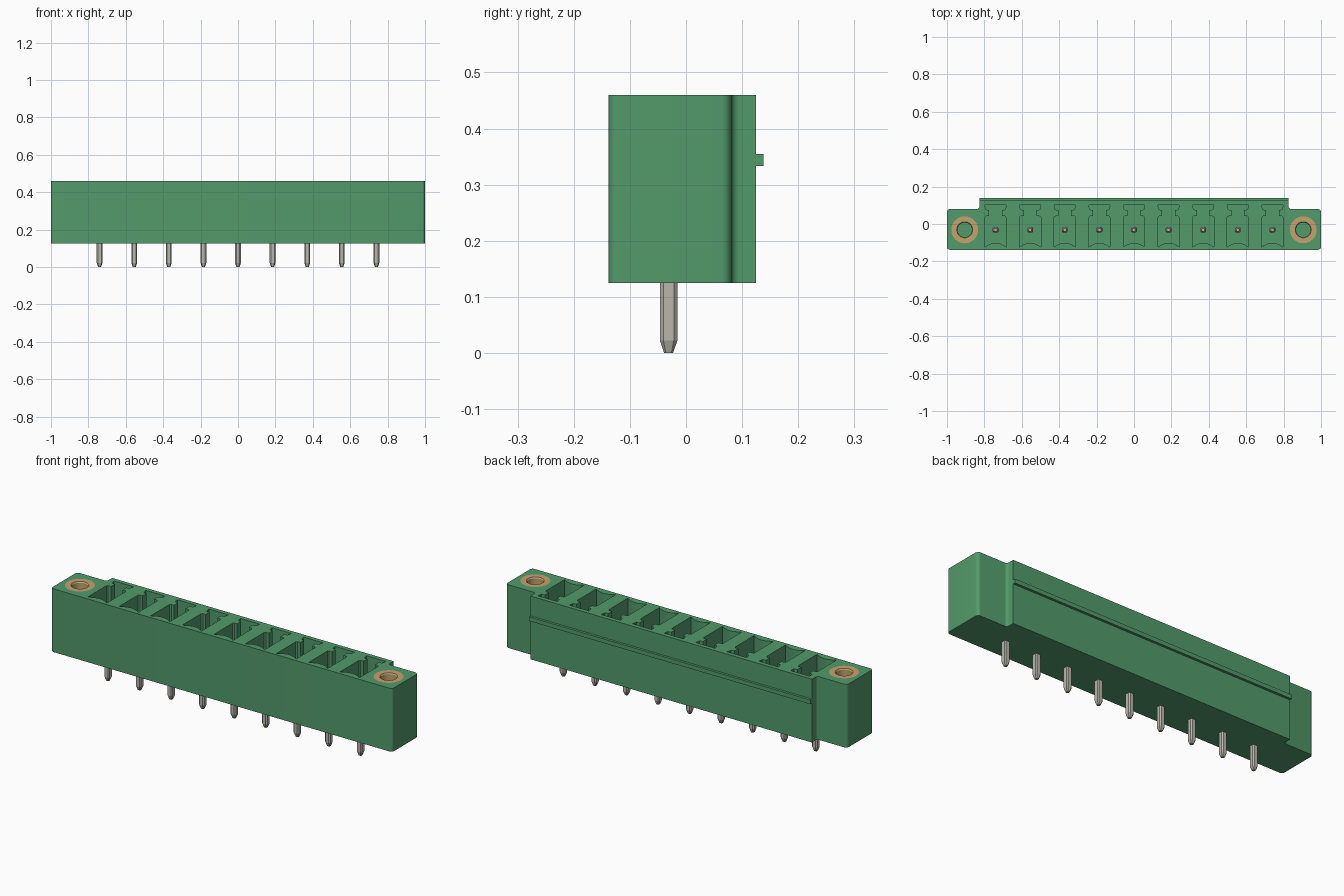
import bpy, bmesh, math
from mathutils import Vector

old = bpy.data.objects.get("Cube")
if old:
    bpy.data.objects.remove(old)


def material(name, rgb, rough=0.5):
    m = bpy.data.materials.new(name)
    m.use_nodes = True
    m.diffuse_color = (*rgb, 1)
    b = m.node_tree.nodes["Principled BSDF"]
    b.inputs["Base Color"].default_value = (*rgb, 1)
    b.inputs["Roughness"].default_value = rough
    return m


GREEN = material("green plastic", (0.085, 0.325, 0.147))
BRASS = material("brass", (0.55, 0.37, 0.16))
TIN = material("tinned metal", (0.48, 0.47, 0.41))

BOTTOM, TOP = 0.125, 0.46
PIN_Y = -0.031
PIN_XS = [(i - 4) * 0.185 for i in range(9)]
HOLE_X = 0.905


def add_loft(bm, loops, cyclic=False):
    """Skin a stack of equal-length loops of 3D points."""
    rings = [[bm.verts.new(p) for p in loop] for loop in loops]
    n = len(rings[0])
    pairs = list(zip(rings, rings[1:]))
    if cyclic:
        pairs.append((rings[-1], rings[0]))
    else:
        bm.faces.new(rings[0][::-1])
        bm.faces.new(rings[-1])
    for a, b in pairs:
        for i in range(n):
            j = (i + 1) % n
            bm.faces.new((a[i], a[j], b[j], b[i]))


def finish(bm, name, mat):
    bmesh.ops.recalc_face_normals(bm, faces=bm.faces)
    mesh = bpy.data.meshes.new(name)
    bm.to_mesh(mesh)
    bm.free()
    ob = bpy.data.objects.new(name, mesh)
    ob.data.materials.append(mat)
    bpy.context.collection.objects.link(ob)
    return ob


def at(points, z, x=0.0, y=0.0):
    return [(px + x, py + y, z) for px, py in points]


def circle(r, n=40):
    return [(r * math.cos(i * math.tau / n), r * math.sin(i * math.tau / n)) for i in range(n)]


def rounded(corners, steps=6):
    """Fillet right-angled (x, y, radius) corners."""
    out = []
    for i, (x, y, r) in enumerate(corners):
        p = Vector((x, y))
        if r == 0:
            out.append((x, y))
            continue
        a = (Vector(corners[i - 1][:2]) - p).normalized() * r
        b = (Vector(corners[(i + 1) % len(corners)][:2]) - p).normalized() * r
        for k in range(steps + 1):
            t = k / steps * math.pi / 2
            out.append(tuple(p + a * (1 - math.sin(t)) + b * (1 - math.cos(t))))
    return out


def smooth(ob):
    bpy.ops.object.select_all(action='DESELECT')
    ob.select_set(True)
    bpy.context.view_layer.objects.active = ob
    bpy.ops.object.shade_smooth_by_angle(angle=math.radians(30))


# Housing: centre block with a lower flange at each end
half = [(1, -0.138, 0.016), (1, 0.081, 0.018), (0.825, 0.081, 0.014), (0.825, 0.125, 0)]
outline = rounded(half + [(-x, y, r) for x, y, r in reversed(half)])
bm = bmesh.new()
add_loft(bm, [at(outline, BOTTOM), at(outline, TOP)])
housing = finish(bm, "housing", GREEN)

# Keyed socket profile: bulged front wall, narrow neck, wide slot behind
side = [(0.057, -0.123), (0.057, 0.036), (0.050, 0.042), (0.034, 0.042),
        (0.034, 0.074), (0.052, 0.077), (0.057, 0.102)]
bulge = [(-0.057 + 0.114 * k / 8, -0.123 + 0.022 * (1 - (k / 4 - 1) ** 2)) for k in range(1, 8)]
socket = side + [(-x, y) for x, y in reversed(side)] + bulge

# Cut sockets and blind screw holes from the housing
bm = bmesh.new()
for x in PIN_XS:
    add_loft(bm, [at(socket, 0.17, x), at(socket, TOP + 0.05, x)])
for s in (-1, 1):
    add_loft(bm, [at(circle(0.072), z, s * HOLE_X, PIN_Y) for z in (0.22, TOP + 0.05)])
cutter = finish(bm, "socket_cutter", GREEN)
cutter.hide_render = True
mod = housing.modifiers.new("sockets", 'BOOLEAN')
mod.operation = 'DIFFERENCE'
mod.solver = 'EXACT'
mod.object = cutter
bpy.context.view_layer.objects.active = housing
bpy.ops.object.modifier_apply(modifier=mod.name)
bpy.data.objects.remove(cutter)
smooth(housing)

# Latching rib along the back
bm = bmesh.new()
rib = [(-0.825, 0.12), (0.825, 0.12), (0.825, 0.138), (-0.825, 0.138)]
add_loft(bm, [at(rib, 0.333), at(rib, 0.355)])
finish(bm, "latch_rib", GREEN)

# Threaded inserts in the flanges
for s, name in ((1, "left"), (-1, "right")):
    bm = bmesh.new()
    rings = [(0.072, 0.22), (0.072, TOP), (0.043, TOP), (0.039, TOP - 0.006), (0.039, 0.22)]
    add_loft(bm, [at(circle(r), z, s * HOLE_X, PIN_Y) for r, z in rings], cyclic=True)
    smooth(finish(bm, name + "_screw_insert", BRASS))

# Contact pins: square with chamfered edges and tapered ends
square = [(1, -0.6), (1, 0.6), (0.6, 1), (-0.6, 1), (-1, 0.6), (-1, -0.6), (-0.6, -1), (0.6, -1)]
for i, x in enumerate(PIN_XS):
    bm = bmesh.new()
    levels = [(0.008, 0), (0.0155, 0.022), (0.0155, 0.345), (0.008, 0.365)]
    add_loft(bm, [at([(px * w, py * w) for px, py in square], z, x, PIN_Y) for w, z in levels])
    finish(bm, f"contact_pin_{i + 1}", TIN)
